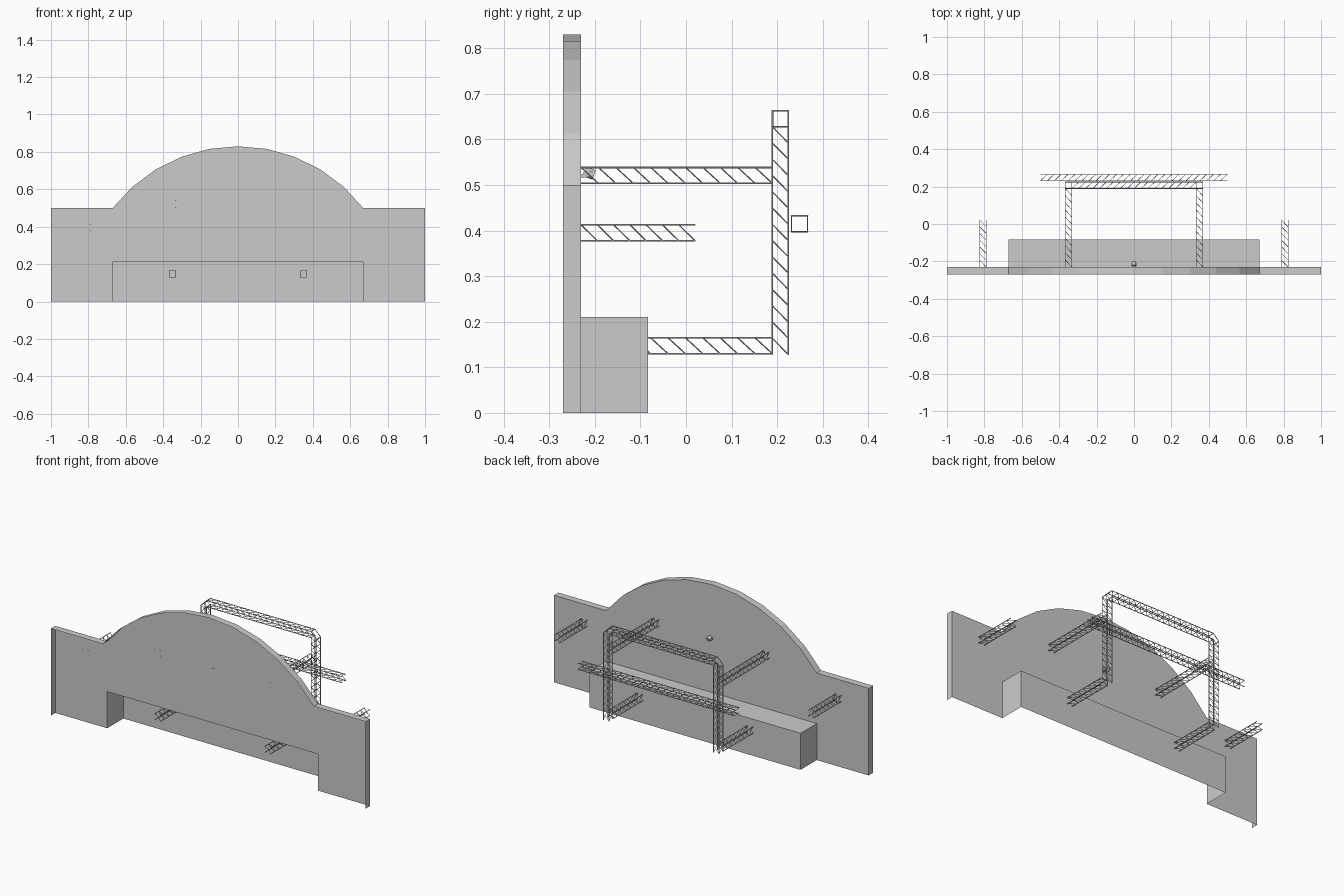
import bpy, bmesh, math
from mathutils import Vector

if "Cube" in bpy.data.objects:
    bpy.data.objects.remove(bpy.data.objects["Cube"])

def finish(name, bm):
    me = bpy.data.meshes.new(name)
    bm.to_mesh(me)
    bm.free()
    ob = bpy.data.objects.new(name, me)
    bpy.context.collection.objects.link(ob)
    return ob

def bar(bm, p, q, r, sides=6):
    # round rod between two points
    p, q = Vector(p), Vector(q)
    rot = (q - p).to_track_quat('Z', 'Y')
    rings = []
    for c in (p, q):
        rings.append([bm.verts.new(c + rot @ Vector((r * math.cos(2 * math.pi * i / sides),
                                                     r * math.sin(2 * math.pi * i / sides), 0)))
                      for i in range(sides)])
    a, b = rings
    for i in range(sides):
        j = (i + 1) % sides
        bm.faces.new((a[i], a[j], b[j], b[i]))
    bm.faces.new(a[::-1])
    bm.faces.new(b)

H = 0.0175   # half spacing of truss chords
R = 0.002    # chord radius

def truss(bm, p, q, flip=False):
    # square truss: four chords, parallel diagonals on each side
    p, q = Vector(p), Vector(q)
    d = q - p
    u = Vector((0, 0, 1)) if abs(d.z) < 1e-6 else Vector((0, 1, 0))
    v = d.normalized().cross(u)
    corners = [(u * a + v * b) * H for a, b in ((1, 1), (1, -1), (-1, -1), (-1, 1))]
    for c in corners:
        bar(bm, p + c, q + c, R)
    n = max(1, round(d.length / 0.037))
    step = d / n
    for i in range(n):
        a, b = p + step * i, p + step * (i + 1)
        if flip:
            a, b = b, a
        # opposite sides lean the same way
        for s, e in ((0, 1), (0, 3), (1, 2), (3, 2)):
            bar(bm, a + corners[s], b + corners[e], 0.0014, 4)

# Wall sheet with arched top and a forward rim
FRONT, SHEET, BOX = -0.27, -0.23, -0.083
W, BH = 0.67, 0.21
rad, cz = 0.845, -0.015
half = math.asin(W / rad)
arc = [(rad * math.sin(half * (1 - i / 5)), cz + rad * math.cos(half * (1 - i / 5))) for i in range(11)]
top = [(1, 0), (1, 0.5)] + arc + [(-1, 0.5), (-1, 0)]
notch = [(-W, 0), (-W, BH), (W, BH), (W, 0)]
bm = bmesh.new()
back = [bm.verts.new((x, SHEET, z)) for x, z in top + notch]
bm.faces.new(back[::-1])
rim = [bm.verts.new((x, FRONT, z)) for x, z in top]
for i in range(len(top) - 1):
    bm.faces.new((back[i], back[i + 1], rim[i + 1], rim[i]))
finish("arched_wall", bm)

# Recess box behind the opening: sides, top and back, open front and floor
bm = bmesh.new()
a = [bm.verts.new((x, SHEET, z)) for x, z in notch]
b = [bm.verts.new((x, BOX, z)) for x, z in notch]
for i in range(3):
    bm.faces.new((a[i], b[i], b[i + 1], a[i + 1]))
bm.faces.new(b)
finish("wall_recess", bm)

# Truss arms reaching back from the wall, both sides
for side, sx in (("left", -1), ("right", 1)):
    for name, x, z, y1 in (("upper_arm", 0.35, 0.521, 0.19),
                           ("lower_arm", 0.35, 0.147, 0.19),
                           ("outer_arm", 0.807, 0.395, 0.02)):
        bm = bmesh.new()
        truss(bm, (sx * x, SHEET, z), (sx * x, y1, z), flip=False)
        finish(f"{side}_{name}", bm)

# Portal frame: two posts, top beam, chamfered corners
PY, PZ = 0.207, 0.628
bm = bmesh.new()
for s in (-1, 1):
    truss(bm, (s * 0.35, PY, 0.128), (s * 0.35, PY, PZ))
    for y in (PY - H, PY + H):
        bar(bm, (s * (0.35 + H), y, PZ), (s * (0.35 - H), y, PZ + 2 * H), R)
    for x, z in ((0.35 + H, PZ), (0.35 - H, PZ + 2 * H), (0.35 - H, PZ)):
        bar(bm, (s * x, PY - H, z), (s * x, PY + H, z), R)
truss(bm, (-0.35 + H, PY, PZ + H), (0.35 - H, PY, PZ + H))
finish("portal_frame", bm)

# Straight crossbar behind the frame
bm = bmesh.new()
truss(bm, (-0.5, 0.249, 0.415), (0.5, 0.249, 0.415))
finish("rear_crossbar", bm)

# Small lamp fixed to the wall
bpy.ops.mesh.primitive_cylinder_add(vertices=16, radius=0.011, depth=0.022,
                                    location=(0, -0.212, 0.526), rotation=(math.radians(70), 0, 0))
bpy.context.object.name = "lamp_body"
bpy.ops.mesh.primitive_cube_add(size=1, location=(0, -0.225, 0.52))
bracket = bpy.context.object
bracket.name = "lamp_bracket"
bracket.scale = (0.024, 0.014, 0.006)
for s in (-1, 1):
    bpy.ops.mesh.primitive_cube_add(size=1, location=(s * 0.0125, -0.215, 0.524))
    bpy.context.object.name = "lamp_yoke"
    bpy.context.object.scale = (0.002, 0.02, 0.012)
